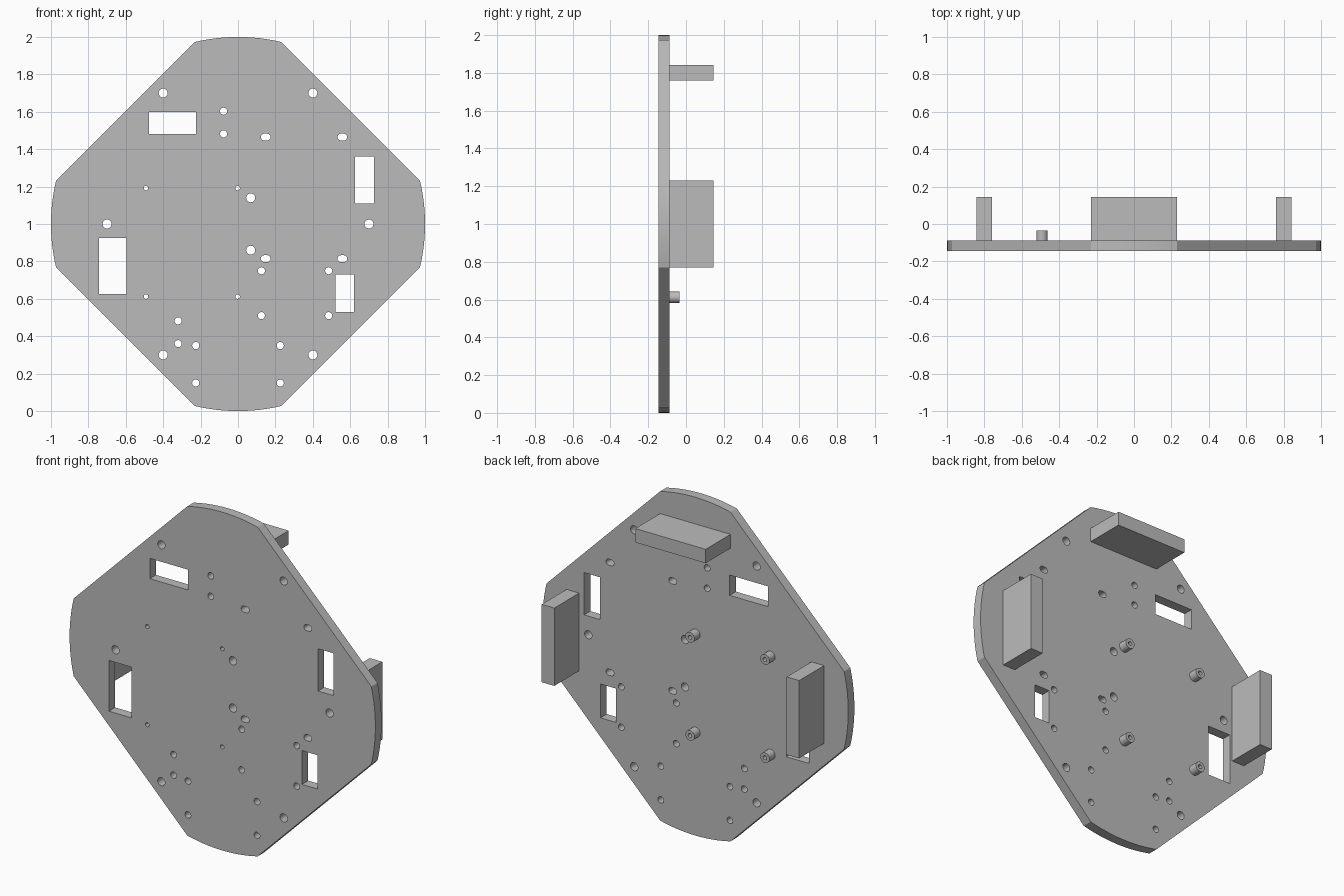
import bpy, bmesh, math
from mathutils import Matrix, Vector

if "Cube" in bpy.data.objects:
    bpy.data.objects.remove(bpy.data.objects["Cube"])

FRONT, FACE, BACK = -0.145, -0.087, 0.145

grey = bpy.data.materials.new("plain grey")
grey.use_nodes = True
GREY = (0.5, 0.5, 0.5, 1)
grey.diffuse_color = GREY
grey.node_tree.nodes["Principled BSDF"].inputs["Base Color"].default_value = GREY


def arc(cx, cz, r, start, end, n):
    """Points along an arc, angles in degrees."""
    angles = [math.radians(start + (end - start) * i / n) for i in range(n + 1)]
    return [(cx + r * math.cos(a), cz + r * math.sin(a)) for a in angles]


def circle(cx, cz, r, n=24):
    return arc(cx, cz, r, 0, 360, n)[:-1]


def slot(cx, cz, r, half):
    return arc(cx + half, cz, r, -90, 90, 10) + arc(cx - half, cz, r, 90, 270, 10)


def rect(x0, x1, z0, z1):
    return [(x0, z0), (x1, z0), (x1, z1), (x0, z1)]


def extrude_profile(name, loops, y0, y1):
    """Fill an outline with holes in the xz plane and extrude it along y."""
    bm = bmesh.new()
    edges = []
    for loop in loops:
        vs = [bm.verts.new((x, y0, z)) for x, z in loop]
        edges += [bm.edges.new((vs[i - 1], vs[i])) for i in range(len(vs))]
    bmesh.ops.triangle_fill(bm, edges=edges, use_beauty=True, normal=Vector((0, -1, 0)))
    out = bmesh.ops.extrude_face_region(bm, geom=bm.faces[:], use_keep_orig=True)
    moved = [g for g in out["geom"] if isinstance(g, bmesh.types.BMVert)]
    bmesh.ops.translate(bm, verts=moved, vec=(0, y1 - y0, 0))
    bmesh.ops.recalc_face_normals(bm, faces=bm.faces[:])
    mesh = bpy.data.meshes.new(name)
    bm.to_mesh(mesh)
    bm.free()
    mesh.materials.append(grey)
    obj = bpy.data.objects.new(name, mesh)
    bpy.context.collection.objects.link(obj)
    bpy.ops.object.select_all(action="DESELECT")
    obj.select_set(True)
    bpy.context.view_layer.objects.active = obj
    bpy.ops.object.shade_smooth_by_angle(angle=math.radians(25))
    return obj


# Plate outline: a disc with four diagonal flats
corner = math.degrees(math.asin(0.23))
outline = []
for quarter in range(4):
    mid = 90 * quarter
    outline += arc(0, 1, 1, mid - corner, mid + corner, 12)

# Rectangular windows
holes = [rect(-0.475, -0.225, 1.48, 1.60), rect(0.625, 0.727, 1.11, 1.36),
         rect(-0.743, -0.595, 0.625, 0.925), rect(0.52, 0.62, 0.53, 0.73)]

# Large mounting holes
large = [(x, z) for x in (-0.4, 0.4) for z in (0.3, 1.7)]
large += [(-0.7, 1), (0.7, 1), (0.068, 0.86), (0.068, 1.14)]
holes += [circle(x, z, 0.024) for x, z in large]

# Small mounting holes
small = [(x, z) for x in (-0.226, 0.226) for z in (0.15, 0.35)]
small += [(x, z) for x in (0.125, 0.485) for z in (0.51, 0.75)]
small += [(-0.32, 0.36), (-0.32, 0.482), (-0.077, 1.482), (-0.077, 1.603)]
holes += [circle(x, z, 0.019) for x, z in small]

# Slotted holes
holes += [slot(x, z, 0.018, 0.008) for x in (0.148, 0.558) for z in (0.815, 1.465)]

# Standoff bores pass through the plate
posts = [(x, z) for x in (-0.492, -0.002) for z in (0.612, 1.192)]
holes += [circle(x, z, 0.012) for x, z in posts]
extrude_profile("base_plate", [outline] + holes, FRONT, FACE)

# Hollow standoffs on the back
for i, (x, z) in enumerate(posts):
    extrude_profile(f"standoff_{i + 1}", [circle(x, z, 0.03), circle(x, z, 0.012)], FACE, -0.034)

# Blocks on the back: top and both sides
extrude_profile("top_block", [rect(-0.23, 0.23, 1.76, 1.842)], FACE, BACK)
for side, name in ((1, "left_block"), (-1, "right_block")):
    x0, x1 = sorted((side * 0.76, side * 0.842))
    extrude_profile(name, [rect(x0, x1, 0.77, 1.23)], FACE, BACK)
